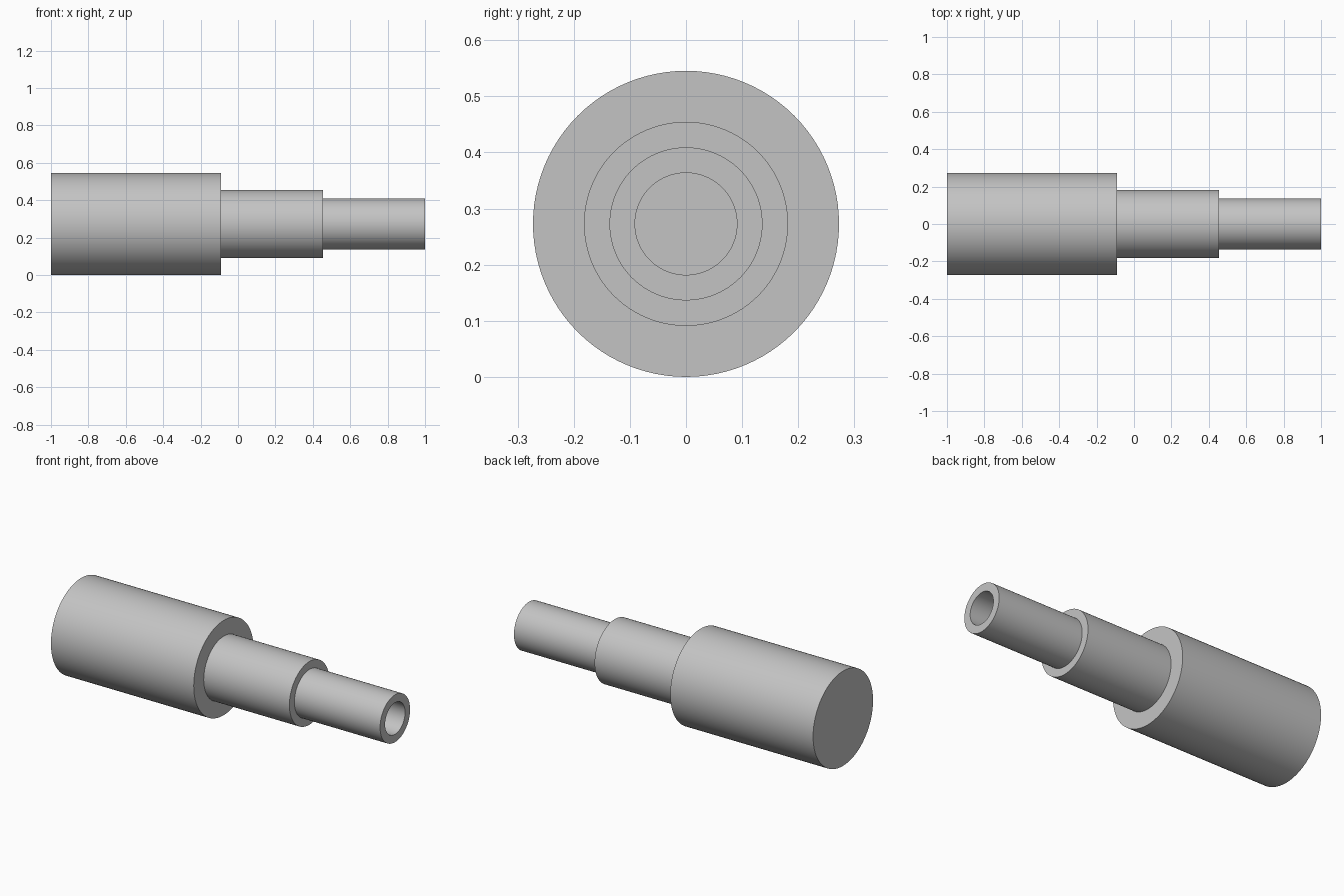
import bpy
import bmesh
import math
from mathutils import Vector

cube = bpy.data.objects.get("Cube")
if cube:
    bpy.data.objects.remove(cube, do_unlink=True)

U = 1 / 11          # base unit: the whole shaft is 22 units long
AXIS_Z = 3 * U      # height of the shaft axis
SEGMENTS = 96

# Plain grey metal
grey = bpy.data.materials.new("grey metal")
grey.use_nodes = True
colour = (0.55, 0.55, 0.55, 1)
grey.diffuse_color = colour
grey.node_tree.nodes["Principled BSDF"].inputs["Base Color"].default_value = colour


def lathe(name, profile):
    """Spin (x, radius) points about the long axis into a closed solid."""
    bm = bmesh.new()
    verts = [bm.verts.new((x * U, 0, r * U)) for x, r in profile]
    edges = [bm.edges.new(pair) for pair in zip(verts, verts[1:])]
    bmesh.ops.spin(bm, geom=verts + edges, cent=(0, 0, 0), axis=(1, 0, 0),
                   angle=math.tau, steps=SEGMENTS, use_duplicate=False)
    bmesh.ops.remove_doubles(bm, verts=bm.verts, dist=1e-5)
    bmesh.ops.recalc_face_normals(bm, faces=bm.faces)
    bmesh.ops.translate(bm, verts=bm.verts, vec=Vector((0, 0, AXIS_Z)))
    mesh = bpy.data.meshes.new(name)
    bm.to_mesh(mesh)
    bm.free()
    mesh.materials.append(grey)
    obj = bpy.data.objects.new(name, mesh)
    bpy.context.collection.objects.link(obj)
    bpy.ops.object.select_all(action="DESELECT")
    obj.select_set(True)
    bpy.context.view_layer.objects.active = obj
    bpy.ops.object.shade_smooth_by_angle(angle=math.radians(30))
    return obj


# Three stepped sections, then a blind bore in the thin end
lathe("stepped_shaft", [
    (-11, 0), (-11, 3), (-1, 3),
    (-1, 2), (5, 2),
    (5, 1.5), (11, 1.5),
    (11, 1), (5, 1), (5, 0),
])
